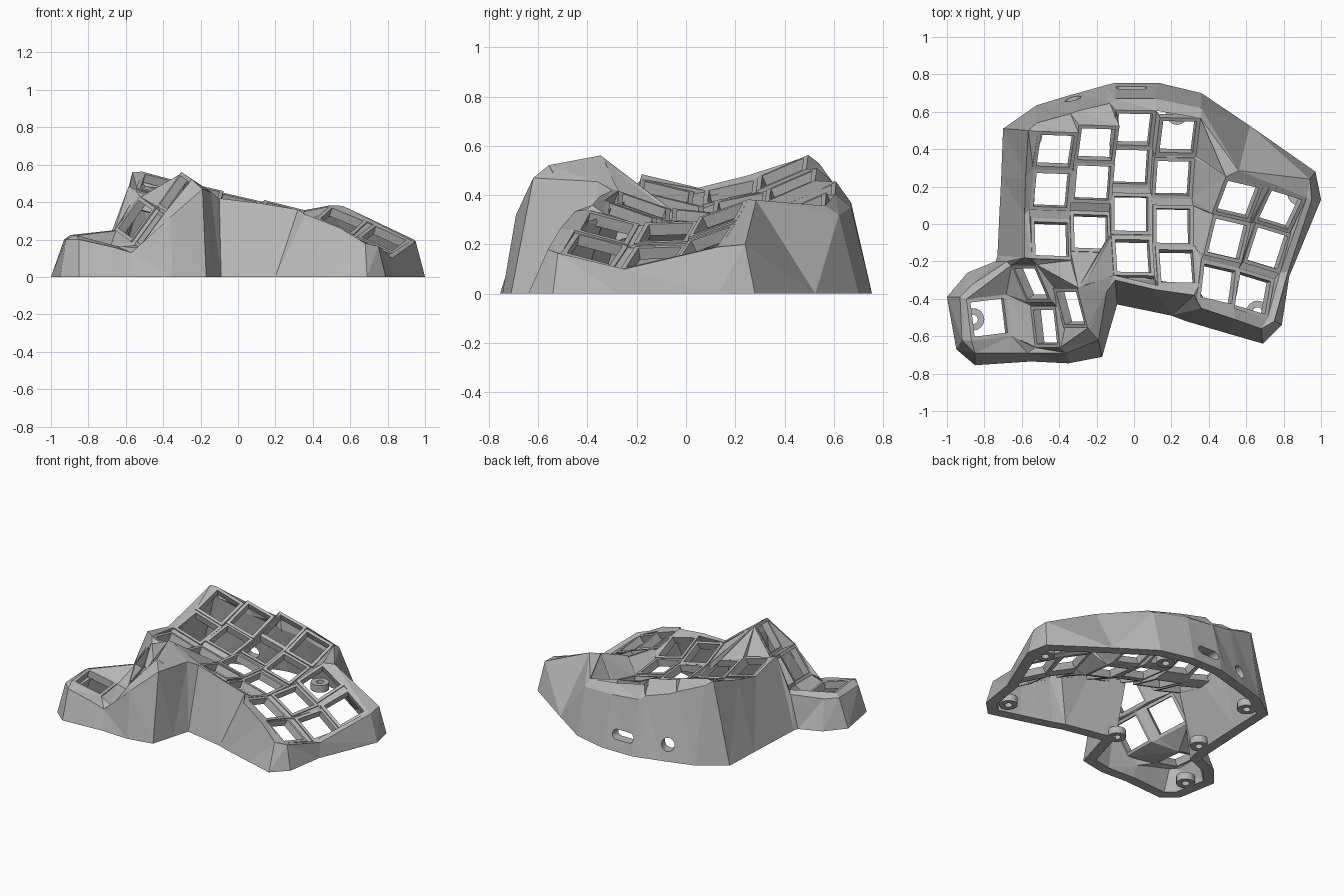
import bpy, bmesh, math
from mathutils import Matrix, Vector

cube = bpy.data.objects.get("Cube")
if cube:
    bpy.data.objects.remove(cube)

grey = bpy.data.materials.new("plain grey")
grey.use_nodes = True
tone = (0.47, 0.47, 0.47, 1)
grey.diffuse_color = tone
grey.node_tree.nodes["Principled BSDF"].inputs["Base Color"].default_value = tone

HALF, HOLE, THICK = 0.112, 0.092, 0.05
SIGN = {"-": -1, "+": 1}


def finish(bm, name):
    bmesh.ops.recalc_face_normals(bm, faces=bm.faces)
    mesh = bpy.data.meshes.new(name)
    bm.to_mesh(mesh)
    bm.free()
    mesh.materials.append(grey)
    obj = bpy.data.objects.new(name, mesh)
    bpy.context.collection.objects.link(obj)
    return obj


def hull(bm, points):
    verts = [bm.verts.new(p) for p in points]
    out = bmesh.ops.convex_hull(bm, input=verts)
    spare = [v for v in out["geom_interior"] if isinstance(v, bmesh.types.BMVert)]
    bmesh.ops.delete(bm, geom=spare, context="VERTS")


def place(x, y, z, yaw, roll, pitch):
    turn = [Matrix.Rotation(math.radians(a), 4, axis)
            for a, axis in ((yaw, "Z"), (roll, "Y"), (pitch, "X"))]
    return Matrix.Translation((x, y, z)) @ turn[0] @ turn[1] @ turn[2]


# Key positions: first row, yaw, roll, pitch of each row, centres
columns = [
    (0, -2, 15, (24, 13, -14), [(-.42, .39, .49), (-.44, .18, .415), (-.44, -.08, .41)]),
    (0, -2, 13, (24, 12, -14), [(-.20, .425, .44), (-.22, .22, .37), (-.23, -.04, .355)]),
    (0, -1, 13, (24, 12, -6, -20),
     [(0, .505, .385), (-.015, .305, .32), (-.015, .055, .31), (-.005, -.17, .355)]),
    (0, -1, 14, (24, 12, -6, -20),
     [(.235, .465, .34), (.21, .245, .275), (.21, -.01, .265), (.23, -.225, .315)]),
    (1, -13, 22, (20, 2, -16), [(.555, .13, .305), (.50, -.08, .25), (.45, -.32, .27)]),
    (1, -17, 24, (20, 2, -16), [(.78, .075, .205), (.715, -.13, .15), (.635, -.37, .18)]),
]
keys = {}
for c, (first, yaw, roll, pitches, centres) in enumerate(columns):
    for r, (pitch, centre) in enumerate(zip(pitches, centres)):
        keys[f"{c}{first + r}"] = place(*centre, yaw, roll, pitch)
keys["A"] = place(-.775, -.50, .195, 7, 15, 0)
keys["B"] = place(-.475, -.55, .255, 0, -54, 8)
keys["C"] = place(-.34, -.45, .45, 0, -55, 18)
keys["D"] = place(-.55, -.32, .31, 0, -54, 28)


def corner(ref, depth=0.0):
    """Corner of a key frame, such as '02+-' for column 0, row 2."""
    return keys[ref[:-2]] @ Vector((SIGN[ref[-2]] * HALF, SIGN[ref[-1]] * HALF, -depth))


# Key frames, each made of four bars
bm = bmesh.new()
for m in keys.values():
    for side in range(4):
        spin = m @ Matrix.Rotation(side * math.pi / 2, 4, "Z")
        hull(bm, [spin @ Vector((s * h, h, d)) for h in (HALF, HOLE)
                  for s in (-1, 1) for d in (0, -THICK)])
finish(bm, "key_frames")

# Webs joining the frames
bm = bmesh.new()


def strip(refs):
    for tri in zip(refs, refs[1:], refs[2:]):
        hull(bm, [corner(t, d) for t in tri for d in (0.008, THICK)])


def fan(hub, refs):
    for a, b in zip(refs, refs[1:]):
        strip([hub, a, b])


for c in range(6):
    for r in range(4):
        here, right = f"{c}{r}", f"{c + 1}{r}"
        below, diagonal = f"{c}{r + 1}", f"{c + 1}{r + 1}"
        if here in keys and below in keys:
            strip([here + "--", below + "-+", here + "+-", below + "++"])
        if here in keys and right in keys:
            strip([here + "++", right + "-+", here + "+-", right + "--"])
        if all(k in keys for k in (here, right, below, diagonal)):
            strip([here + "+-", right + "--", below + "++", diagonal + "-+"])
strip(["30++", "41-+", "30+-", "31++"])
strip(["A+-", "B--", "A++", "B-+", "D--"])
strip(["A-+", "A++", "D-+", "D--"])
strip(["B+-", "C+-", "C--"])
strip(["B+-", "C--", "B++", "C-+"])
strip(["B-+", "D--", "B++", "D+-", "C-+", "D++", "C++"])
strip(["D-+", "02--", "D++", "02+-", "C++"])
fan("C++", ["02+-", "12--", "12+-", "22--", "23-+", "23--"])
finish(bm, "key_webs")

# Wall stations: frame corner, then rim point and foot point
main_wall = [
    ("02--", -.585, -.18, .485, -.73, -.17), ("01--", -.585, .05, .43, -.72, .05),
    ("01-+", -.58, .25, .48, -.71, .25), ("00-+", -.565, .50, .56, -.70, .51),
    ("00-+", -.52, .54, .53, -.52, .635), ("00++", -.34, .59, .46, -.34, .69),
    ("10-+", -.30, .605, .44, -.30, .70),
    ("10++", -.13, .645, .395, -.16, .74), ("20-+", -.10, .67, .37, -.10, .755),
    ("20++", .11, .67, .35, .13, .755), ("30++", .36, .62, .32, .36, .70),
    ("41-+", .56, .285, .38, .62, .525), ("51++", .94, .24, .20, .97, .28),
    ("51++", .95, .13, .19, 1.0, .13), ("52+-", .825, -.25, .10, .83, -.28),
    ("53+-", .75, -.52, .165, .79, -.54), ("53+-", .68, -.56, .18, .69, -.64),
    ("43+-", .54, -.51, .265, .50, -.585),
    ("43--", .36, -.45, .335, .28, -.52), ("33+-", .32, -.38, .36, .20, -.49),
    ("33--", .11, -.35, .395, .08, -.465), ("23--", -.10, -.30, .42, -.09, -.43),
]
thumb_wall = [
    ("C++", -.145, -.36, .455, -.125, -.55), ("C+-", -.19, -.62, .47, -.17, -.71),
    ("B+-", -.36, -.69, .32, -.35, -.745), ("B--", -.57, -.69, .13, -.55, -.735),
    ("A+-", -.67, -.69, .16, -.70, -.745),
    ("A--", -.85, -.69, .20, -.85, -.755), ("A--", -.92, -.62, .20, -.95, -.67),
    ("A-+", -.93, -.39, .20, -1.0, -.39), ("A-+", -.86, -.32, .20, -.89, -.26),
    ("D-+", -.68, -.20, .23, -.74, -.20),
]
stations = main_wall + thumb_wall
count = len(stations)
feet = [Vector((s[4], s[5], 0)) for s in stations]
bm = bmesh.new()
rings = []
for i, (ref, x, y, z, fx, fy) in enumerate(stations):
    before = (feet[i] - feet[i - 1]).normalized()
    after = (feet[(i + 1) % count] - feet[i]).normalized()
    along = (before + after).normalized()
    inward = Vector((along.y, -along.x, 0)) / max(0.7, along.dot(after))
    rim = Vector((x, y, z))
    section = [corner(ref), rim, feet[i], feet[i] + inward * 0.07,
               rim + inward * 0.05 - Vector((0, 0, 0.045)), corner(ref, THICK)]
    rings.append([bm.verts.new(p) for p in section])
for a, b in zip(rings, rings[1:] + rings[:1]):
    for k in range(6):
        n = (k + 1) % 6
        bm.faces.new((a[k], b[k], b[n], a[n]))
bmesh.ops.remove_doubles(bm, verts=bm.verts, dist=0.0005)
bmesh.ops.triangulate(bm, faces=bm.faces)
wall = finish(bm, "outer_wall")

# Cable openings through the back wall
bm = bmesh.new()
for x, y, spread, radius, yaw in ((-.015, .73, .05, .033, 0), (-.33, .68, 0, .045, 16)):
    turn = Matrix.Translation((x, y, .11)) @ Matrix.Rotation(math.radians(yaw), 4, "Z")
    hull(bm, [turn @ Vector((s * spread + radius * math.cos(a), d, radius * math.sin(a)))
              for s in ((-1, 1) if spread else (0,)) for d in (-.15, .15)
              for a in [k * math.tau / 20 for k in range(20)]])
cutter = finish(bm, "port_cutter")
cutter.hide_render = True
cutter.hide_viewport = True
cut = wall.modifiers.new("ports", "BOOLEAN")
cut.operation, cut.solver, cut.object = "DIFFERENCE", "EXACT", cutter

# Screw bosses along the inside of the foot
bm = bmesh.new()
for x, y in ((-.55, .47), (.23, .59), (.88, .16), (.66, -.47), (-.14, -.34),
             (-.62, -.09), (-.86, -.51)):
    loops = [[bm.verts.new((x + r * math.cos(a), y + r * math.sin(a), z))
              for a in [k * math.tau / 16 for k in range(16)]]
             for r, z in ((.06, 0), (.06, .05), (.025, .05), (.025, 0))]
    for p, q in zip(loops, loops[1:] + loops[:1]):
        for k in range(16):
            n = (k + 1) % 16
            bm.faces.new((p[k], p[n], q[n], q[k]))
finish(bm, "screw_bosses")
